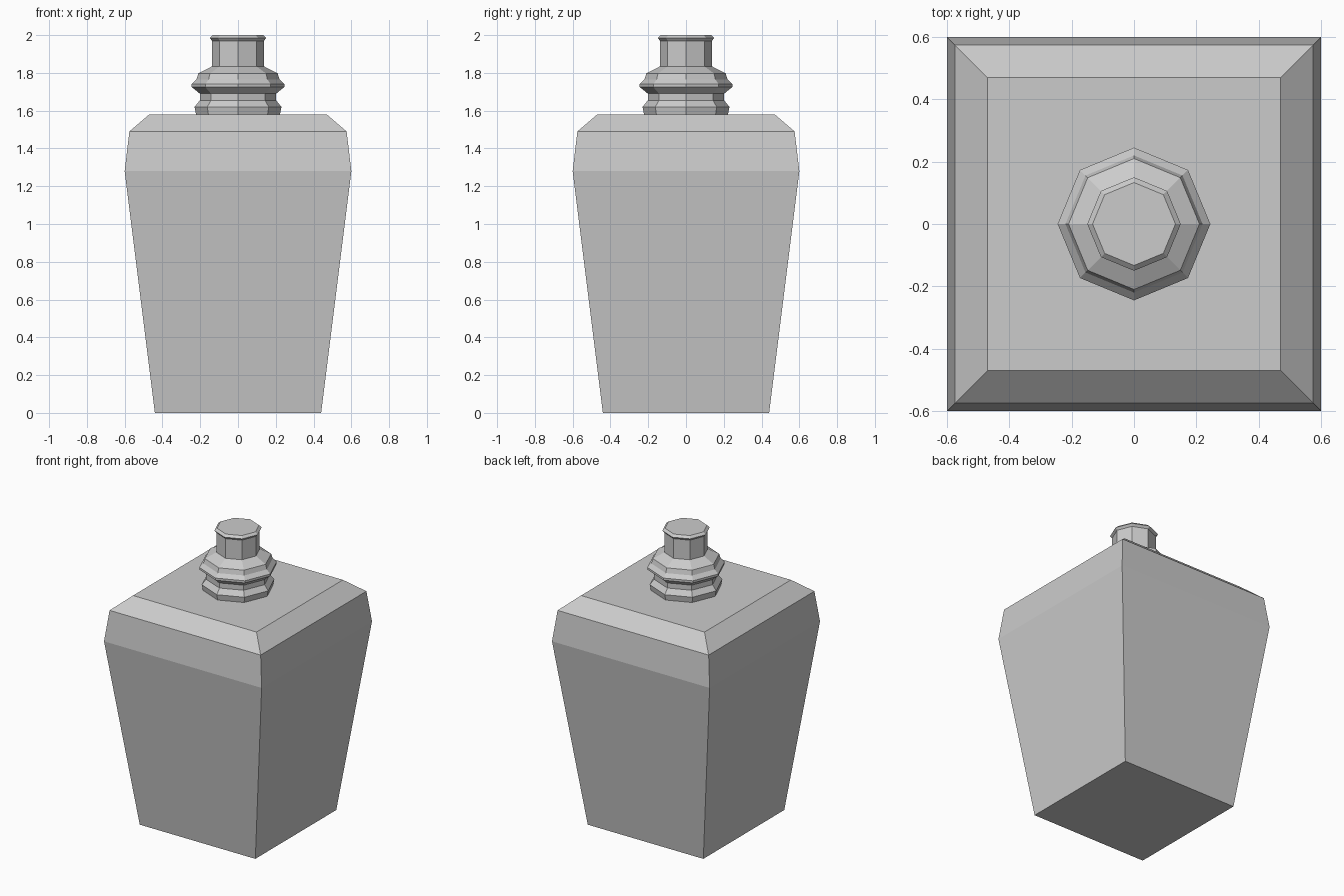
import bpy, bmesh
from math import cos, sin, pi

if "Cube" in bpy.data.objects:
    bpy.data.objects.remove(bpy.data.objects["Cube"])


def lathe(name, profile, sides, start):
    """Stack regular polygon rings (radius, height) and cap both ends."""
    bm = bmesh.new()
    rings = []
    for r, z in profile:
        rings.append([bm.verts.new((r * cos(start + 2 * pi * i / sides),
                                    r * sin(start + 2 * pi * i / sides), z))
                      for i in range(sides)])
    for a, b in zip(rings, rings[1:]):
        for i in range(sides):
            j = (i + 1) % sides
            bm.faces.new((a[i], a[j], b[j], b[i]))
    bm.faces.new(rings[0][::-1])
    bm.faces.new(rings[-1])
    mesh = bpy.data.meshes.new(name)
    bm.to_mesh(mesh)
    bm.free()
    obj = bpy.data.objects.new(name, mesh)
    bpy.context.collection.objects.link(obj)
    return obj


# Square tapered bottle body, given as half widths
body = [(0.44, 0), (0.60, 1.28), (0.575, 1.49), (0.47, 1.58)]
lathe("bottle_body", [(h * 2 ** 0.5, z) for h, z in body], 4, pi / 4)

# Eight-sided neck with collar rings and stopper
neck = [(0.222, 1.58), (0.23, 1.62), (0.202, 1.655), (0.202, 1.69),
        (0.245, 1.725), (0.245, 1.74), (0.22, 1.765), (0.21, 1.797),
        (0.137, 1.835), (0.137, 1.97), (0.15, 1.985), (0.133, 2.0)]
lathe("bottle_neck", neck, 8, 0)
